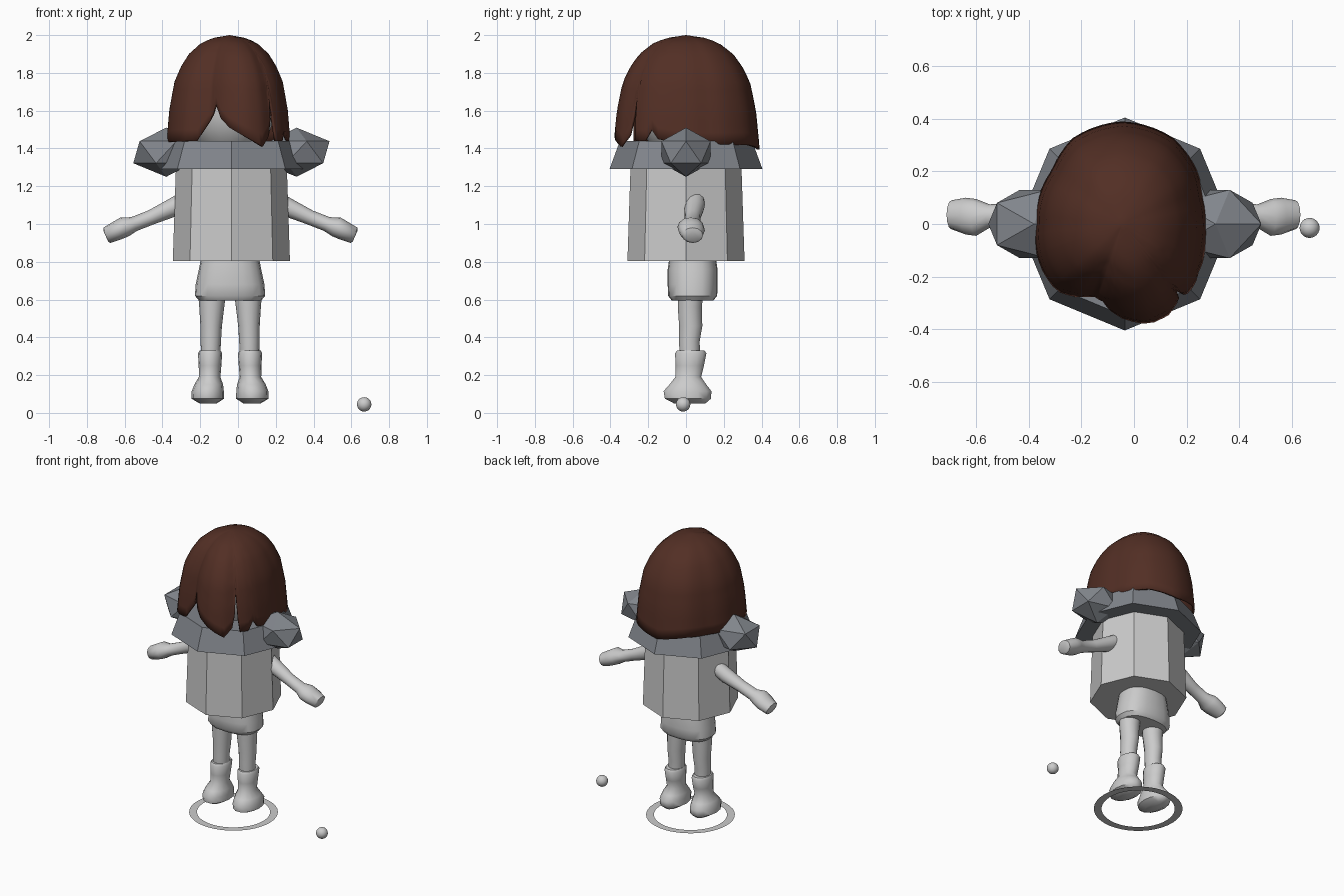
import bpy, bmesh, math
from mathutils import Vector

if "Cube" in bpy.data.objects:
    bpy.data.objects.remove(bpy.data.objects["Cube"])

CX = -0.035  # figure's own centre line


def material(name, rgb):
    m = bpy.data.materials.new(name)
    m.diffuse_color = (*rgb, 1)
    m.use_nodes = True
    m.node_tree.nodes["Principled BSDF"].inputs["Base Color"].default_value = m.diffuse_color
    return m


PALE = material("pale_grey", (0.6, 0.6, 0.6))
STEEL = material("steel_grey", (0.22, 0.235, 0.26))
BROWN = material("dark_brown", (0.085, 0.028, 0.018))


def build(name, bm, mat, smooth=None):
    bmesh.ops.recalc_face_normals(bm, faces=bm.faces)
    me = bpy.data.meshes.new(name)
    bm.to_mesh(me)
    bm.free()
    ob = bpy.data.objects.new(name, me)
    bpy.context.collection.objects.link(ob)
    me.materials.append(mat)
    if smooth:
        bpy.ops.object.select_all(action='DESELECT')
        bpy.context.view_layer.objects.active = ob
        ob.select_set(True)
        bpy.ops.object.shade_smooth_by_angle(angle=math.radians(smooth))
    return ob


def loft(rings):
    """Skin equal-length rings of points and cap both ends."""
    bm = bmesh.new()
    rows = [[bm.verts.new(p) for p in ring] for ring in rings]
    n = len(rows[0])
    for a, b in zip(rows, rows[1:]):
        for i in range(n):
            j = (i + 1) % n
            bm.faces.new((a[i], a[j], b[j], b[i]))
    bm.faces.new(rows[0])
    bm.faces.new(rows[-1])
    return bm


def oval(x, y, z, rx, ry, n=14, power=1.0):
    pts = []
    for i in range(n):
        a = 2 * math.pi * i / n
        c, s = math.cos(a), math.sin(a)
        pts.append((x + rx * math.copysign(abs(c) ** power, c),
                    y + ry * math.copysign(abs(s) ** power, s), z))
    return pts


def interp(table, v):
    if v <= table[0][0]:
        return table[0][1]
    for (a, p), (b, q) in zip(table, table[1:]):
        if v <= b:
            return p + (q - p) * (v - a) / (b - a)
    return table[-1][1]


def ball(name, loc, scale, mat, smooth=None, ico=False):
    bm = bmesh.new()
    if ico:
        bmesh.ops.create_icosphere(bm, subdivisions=1, radius=1)
    else:
        bmesh.ops.create_uvsphere(bm, u_segments=24, v_segments=14, radius=1)
    for v in bm.verts:
        v.co = Vector(loc) + v.co * Vector(scale)
    return build(name, bm, mat, smooth)


# Eight-sided torso shell and flared collar
build("torso", loft([oval(CX, 0, 0.805, 0.31, 0.31, 8),
                     oval(CX, 0, 1.35, 0.292, 0.292, 8)]), PALE)
build("collar", loft([oval(CX, 0, 1.29, 0.405, 0.405, 8),
                      oval(CX, 0, 1.44, 0.35, 0.35, 8)]), STEEL)

# Faceted shoulder guards
for side, s in (("left", -1), ("right", 1)):
    ball("shoulder_guard_" + side, (CX + s * 0.345, 0, 1.38),
         (0.195, 0.153, 0.13), STEEL, ico=True)

# Hips
build("hips", loft([oval(-0.042, 0.035, z, rx, ry, 20, 0.8) for z, rx, ry in (
    (0.595, 0.165, 0.11), (0.62, 0.186, 0.13), (0.68, 0.182, 0.132),
    (0.76, 0.165, 0.132), (0.84, 0.15, 0.12))]), PALE, 40)

# Arms, legs and boots
ARM = ((0.24, 0.05, 1.125, 0.05, 0.05), (0.31, 0.045, 1.085, 0.05, 0.052),
       (0.42, 0.035, 1.035, 0.04, 0.042), (0.51, 0.03, 1.00, 0.04, 0.045),
       (0.56, 0.025, 0.985, 0.055, 0.07), (0.60, 0.03, 0.965, 0.052, 0.07),
       (0.655, 0.035, 0.94, 0.045, 0.055), (0.66, 0.035, 0.935, 0.03, 0.04))
LEG = ((0.64, 0.095, 0.025, 0.075, 0.07), (0.56, 0.097, 0.02, 0.066, 0.065),
       (0.46, 0.1, 0.025, 0.057, 0.063), (0.38, 0.102, 0.018, 0.054, 0.056),
       (0.28, 0.103, 0.02, 0.05, 0.055))
BOOT = ((0.33, 0.106, 0.025, 0.056, 0.075), (0.315, 0.106, 0.025, 0.064, 0.085),
        (0.25, 0.106, 0.02, 0.06, 0.077), (0.19, 0.108, 0.012, 0.057, 0.07),
        (0.15, 0.113, 0.01, 0.076, 0.1), (0.115, 0.118, 0.008, 0.085, 0.13),
        (0.075, 0.118, 0.01, 0.086, 0.125), (0.05, 0.116, 0.02, 0.045, 0.085))
for side, s in (("left", -1), ("right", 1)):
    rings = []
    for x, y, z, r, w in ARM:
        ring = []
        for i in range(12):
            a = 2 * math.pi * i / 12
            up = r * math.sin(a)
            ring.append((-0.04 + s * (x + 0.4 * up), y + w * math.cos(a), z + 0.9 * up))
        rings.append(ring)
    build("arm_" + side, loft(rings), PALE, 50)
    for name, rows in (("leg_", LEG), ("boot_", BOOT)):
        build(name + side, loft([oval(-0.042 + s * x, y, z, rx, ry)
                                 for z, x, y, rx, ry in rows]), PALE, 50)

# Head under the hair
ball("head", (-0.045, 0, 1.62), (0.24, 0.262, 0.28), PALE, 40)

# Hair: outline radius and hem height by angle from the front, dome by height
OUTLINE = ((0, .37), (15, .40), (27, .39), (36, .37), (48, .365), (60, .35),
           (75, .33), (90, .325), (110, .325), (124, .35), (150, .383),
           (180, .39), (210, .38), (232, .34), (270, .333), (285, .345),
           (300, .355), (316, .36), (339, .305), (350, .34), (360, .37))
HEM = ((0, 1.51), (9, 1.475), (27, 1.41), (35, 1.47), (37.5, 1.55), (39, 1.70),
       (41, 1.52), (43, 1.44), (52, 1.44), (58, 1.50), (64, 1.45), (90, 1.42),
       (150, 1.42), (180, 1.395), (210, 1.43), (270, 1.42), (290, 1.435),
       (328, 1.44), (340, 1.55), (346, 1.64), (352, 1.56), (360, 1.51))
DOME = ((1.4, 1.0), (1.6, .95), (1.75, .87), (1.83, .77), (1.9, .64),
        (1.96, .44), (1.985, .26), (2.0, 0.0))
angles = sorted(set(range(0, 360, 6)) | {a for a, _ in HEM if a < 360})
bm = bmesh.new()
ROWS = 16
top = bm.verts.new((-0.045, 0, 2.0))
cols = []
for a in angles:
    r, hem, col = interp(OUTLINE, a), interp(HEM, a), []
    for k in range(1, ROWS + 1):
        z = 2 - (2 - hem) * (k / ROWS) ** 1.8
        d = r * interp(DOME, z)
        t = math.radians(a)
        col.append(bm.verts.new((-0.045 + d * math.sin(t), -d * math.cos(t), z)))
    cols.append(col)
for c, d in zip(cols, cols[1:] + cols[:1]):
    bm.faces.new((top, c[0], d[0]))
    for k in range(ROWS - 1):
        bm.faces.new((c[k], c[k + 1], d[k + 1], d[k]))
hair = build("hair", bm, BROWN, 50)
if hair.data.polygons[0].normal.z < 0:
    hair.data.flip_normals()
sol = hair.modifiers.new("thickness", 'SOLIDIFY')
sol.thickness = 0.015
sol.offset = -1

# Flat ground ring
bm = bmesh.new()
inner = [bm.verts.new(p) for p in oval(CX, 0, 0, 0.235, 0.235, 40)]
outer = [bm.verts.new(p) for p in oval(CX, 0, 0, 0.285, 0.285, 40)]
for i in range(40):
    j = (i + 1) % 40
    bm.faces.new((inner[i], outer[i], outer[j], inner[j]))
ring = build("ground_ring", bm, PALE)
if ring.data.polygons[0].normal.z < 0:
    ring.data.flip_normals()

# Small loose ball beside the feet
ball("small_ball", (0.668, -0.015, 0.045), (0.038, 0.038, 0.038), PALE, 40)
